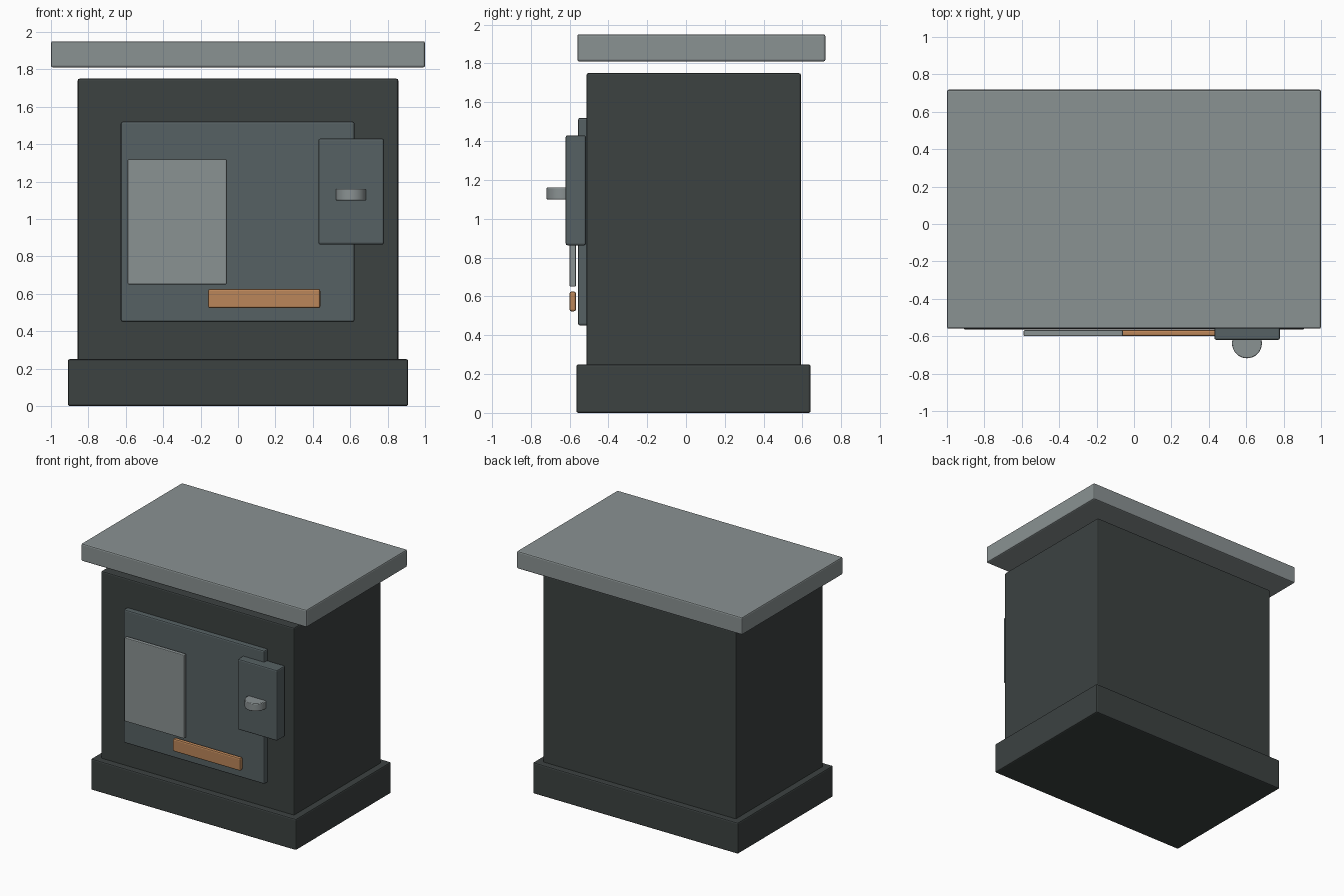
import bpy, math

if "Cube" in bpy.data.objects:
    bpy.data.objects.remove(bpy.data.objects["Cube"])


def material(name, r, g, b):
    m = bpy.data.materials.new(name)
    m.diffuse_color = (r, g, b, 1)
    m.use_nodes = True
    m.node_tree.nodes["Principled BSDF"].inputs["Base Color"].default_value = m.diffuse_color
    return m


iron = material("dark_iron", 0.045, 0.054, 0.053)
steel = material("slate_steel", 0.094, 0.120, 0.126)
stone = material("light_grey", 0.255, 0.287, 0.290)
copper = material("copper", 0.50, 0.24, 0.10)


def finish(ob, name, mat, bevel):
    ob.name = name
    ob.data.materials.append(mat)
    b = ob.modifiers.new("edge", 'BEVEL')
    b.width = bevel
    b.segments = 2
    b.limit_method = 'ANGLE'
    b.angle_limit = math.radians(40)


def box(name, x, y, z, mat, bevel=0.01):
    """Bevelled box from (min, max) ranges on each axis."""
    bpy.ops.mesh.primitive_cube_add(size=1)
    ob = bpy.context.object
    for v in ob.data.vertices:
        for i, r in enumerate((x, y, z)):
            v.co[i] = r[0] if v.co[i] < 0 else r[1]
    finish(ob, name, mat, bevel)


# Cabinet body on its plinth, with the slab raised slightly above it
box("plinth", (-0.91, 0.91), (-0.565, 0.642), (0, 0.25), iron)
box("body", (-0.857, 0.857), (-0.513, 0.592), (0.24, 1.75), iron)
box("top_slab", (-1, 1), (-0.56, 0.718), (1.81, 1.95), stone)

# Door with its pale panel and copper strip
box("door", (-0.627, 0.623), (-0.556, -0.505), (0.45, 1.52), steel)
box("door_panel", (-0.59, -0.06), (-0.60, -0.567), (0.65, 1.32), stone, 0.006)
box("copper_strip", (-0.16, 0.44), (-0.60, -0.567), (0.523, 0.625), copper)

# Latch box and round handle
box("latch_box", (0.43, 0.78), (-0.62, -0.515), (0.863, 1.43), steel)
bpy.ops.mesh.primitive_cylinder_add(vertices=32, radius=0.08, depth=0.062,
                                    location=(0.604, -0.638, 1.13))
bpy.ops.object.shade_smooth_by_angle(angle=math.radians(30))
finish(bpy.context.object, "latch_handle", stone, 0.005)
